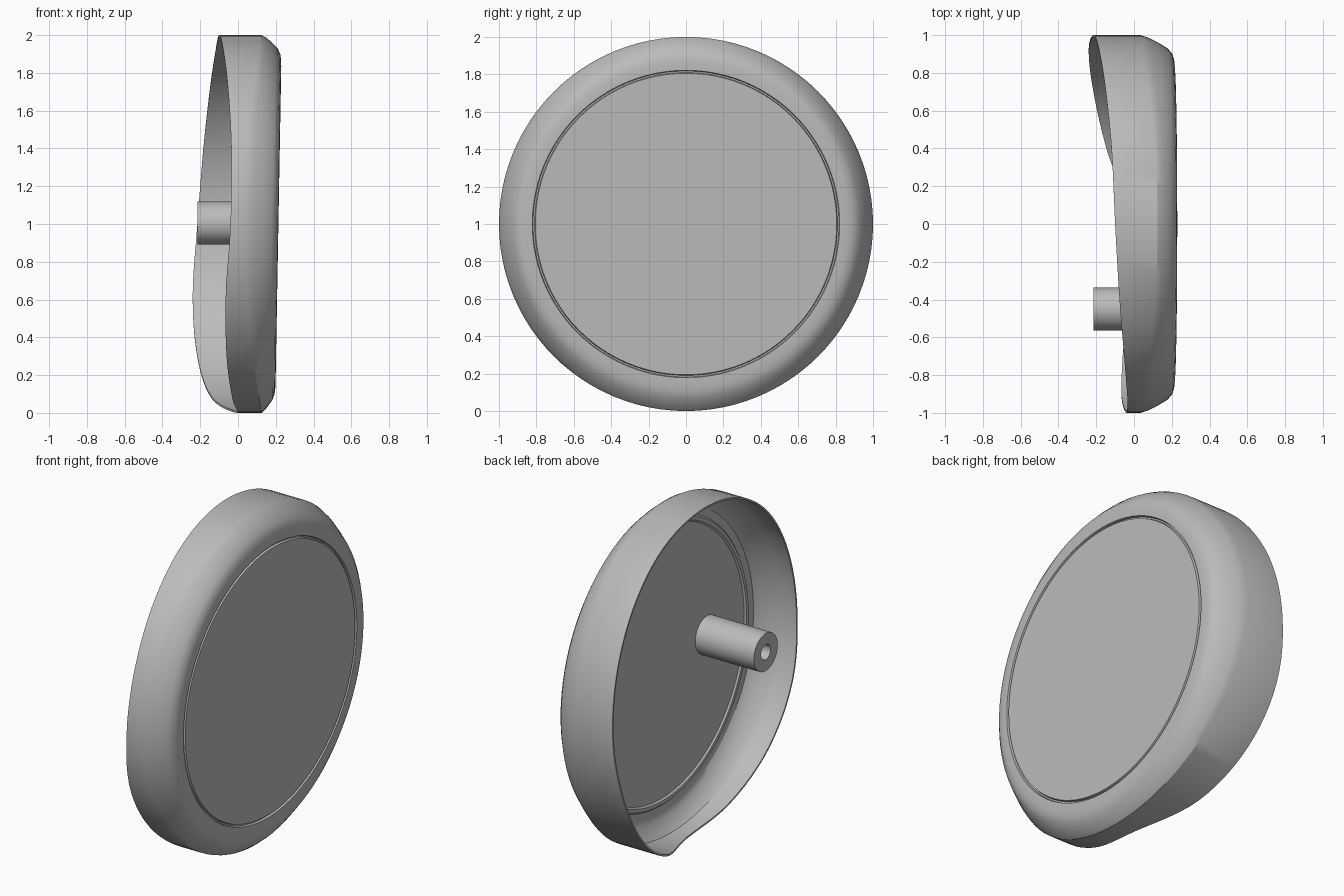
import bpy, bmesh, math
from mathutils import Vector

cube = bpy.data.objects.get("Cube")
if cube:
    bpy.data.objects.remove(cube)

grey = bpy.data.materials.new("plain grey")
grey.use_nodes = True
grey.diffuse_color = (0.5, 0.5, 0.5, 1)
grey.node_tree.nodes["Principled BSDF"].inputs["Base Color"].default_value = (0.5, 0.5, 0.5, 1)

SEG = 96
# Rim depth at equal angles, starting at +y and turning upward
RIM = [-.215, -.185, -.15, -.118, -.1, -.078, -.052, -.035,
       -.04, -.065, -.06, -.03, -.005, -.14, -.215, -.24]


def rim_x(a):
    """Smooth closed curve through the rim depths."""
    n = len(RIM)
    f = a / math.tau * n
    i = int(f)
    t = f - i
    p, q, r, s = (RIM[(i + k) % n] for k in (-1, 0, 1, 2))
    return q + .5 * t * (r - p + t * (2*p - 5*q + 4*r - s + t * (3*(q - r) + s - p)))


def crease_x(a):
    return .035 + .09 * math.sin(a) ** 2


def face_x(a, r):
    return .214 + .018 * r * math.sin(a)


def lathe(name, rings, closed=False, cap=False):
    """Skin rings, each a function from angle to a point."""
    bm = bmesh.new()
    loops = [[bm.verts.new(fn(math.tau * i / SEG)) for i in range(SEG)] for fn in rings]
    pairs = list(zip(loops, loops[1:]))
    if closed:
        pairs.append((loops[-1], loops[0]))
    for lo, hi in pairs:
        for i in range(SEG):
            j = (i + 1) % SEG
            bm.faces.new((lo[i], lo[j], hi[j], hi[i]))
    if cap:
        bm.faces.new(loops[0])
        bm.faces.new(loops[-1])
    bmesh.ops.recalc_face_normals(bm, faces=bm.faces)
    mesh = bpy.data.meshes.new(name)
    bm.to_mesh(mesh)
    bm.free()
    mesh.materials.append(grey)
    obj = bpy.data.objects.new(name, mesh)
    bpy.context.collection.objects.link(obj)
    bpy.ops.object.select_all(action='DESELECT')
    obj.select_set(True)
    bpy.context.view_layer.objects.active = obj
    bpy.ops.object.shade_smooth_by_angle(angle=math.radians(28))
    return obj


def ring(r, depth, cy=0, cz=1):
    return lambda a: Vector((depth(a), cy + r * math.cos(a), cz + r * math.sin(a)))


def shoulder(r, t, inset=0):
    return ring(r, lambda a: crease_x(a) + (face_x(a, r) - crease_x(a)) * t - inset)


def flat(r, inset):
    return ring(r, lambda a: face_x(a, r) - inset)


# Cover: inner floor, inner wall, wavy rim, outer wall, rounded shoulder, groove, face
ROUND = [(1, 0), (.985, .25), (.96, .52), (.93, .8), (.9, .94), (.87, .985), (.835, 1)]
inside = [flat(.8, .04), flat(.81, .05), flat(.83, .05), flat(.84, .04)]
inside += [shoulder(r - .012, t, .03) for r, t in reversed(ROUND[:-2])]
rim = [ring(.99, rim_x), ring(1, rim_x)]
outside = [shoulder(r, t) for r, t in ROUND]
groove = [flat(.822, 0), flat(.818, .014), flat(.81, .014), flat(.806, 0)]
lathe("round_cover", inside + rim + outside + groove, cap=True)

# Hollow mounting peg standing on the inner floor
PEG = dict(cy=-.45, cz=1.005)
tip, base, pit = (lambda a: -.215), (lambda a: .18), (lambda a: .1)
lathe("mounting_peg", [ring(.113, base, **PEG), ring(.113, tip, **PEG),
                       ring(.045, tip, **PEG), ring(.045, pit, **PEG)], cap=True)
